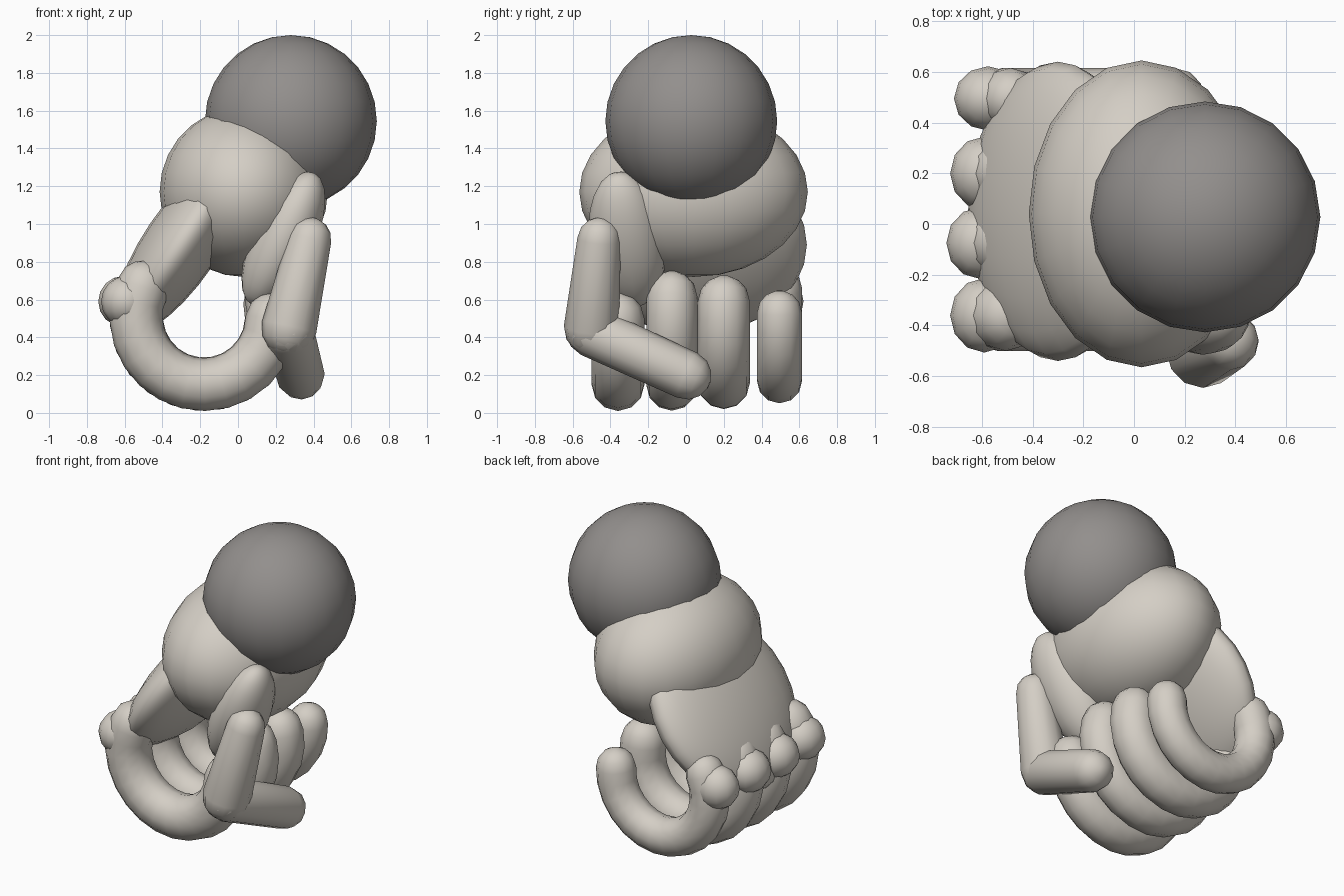
import bpy, bmesh, math
from mathutils import Vector

if "Cube" in bpy.data.objects:
    bpy.data.objects.remove(bpy.data.objects["Cube"])


def material(name, rgb):
    m = bpy.data.materials.new(name)
    m.diffuse_color = (*rgb, 1)
    m.use_nodes = True
    m.node_tree.nodes["Principled BSDF"].inputs["Base Color"].default_value = m.diffuse_color
    return m


SKIN = material("pale_stone", (0.66, 0.62, 0.56))
DARK = material("dark_grey", (0.29, 0.275, 0.265))


def ellipsoid(name, loc, radii, mat=SKIN, rot=(0, 0, 0), seg=20, rings=14):
    bpy.ops.mesh.primitive_uv_sphere_add(segments=seg, ring_count=rings, location=loc, rotation=rot)
    ob = bpy.context.object
    ob.name = name
    ob.scale = radii
    ob.data.materials.append(mat)
    bpy.ops.object.shade_smooth()
    return ob


def round_tube(name, path, radii, side, n=12):
    """Sweep a circle along a path and close both ends with domes."""
    pts = [Vector(p) for p in path]
    tang = [(pts[min(i + 1, len(pts) - 1)] - pts[max(i - 1, 0)]).normalized() for i in range(len(pts))]
    angles = [math.radians(a) for a in (80, 55, 30)]
    rows = [(pts[0] - tang[0] * radii[0] * math.sin(a), tang[0], radii[0] * math.cos(a)) for a in angles]
    rows += list(zip(pts, tang, radii))
    rows += [(pts[-1] + tang[-1] * radii[-1] * math.sin(a), tang[-1], radii[-1] * math.cos(a))
             for a in reversed(angles)]
    bm = bmesh.new()
    loops = []
    for c, t, r in rows:
        u = (Vector(side) - t * t.dot(Vector(side))).normalized()
        v = t.cross(u)
        loops.append([bm.verts.new(c + (u * math.cos(k * math.tau / n) + v * math.sin(k * math.tau / n)) * r)
                      for k in range(n)])
    for a, b in zip(loops, loops[1:]):
        for k in range(n):
            bm.faces.new((a[k], a[(k + 1) % n], b[(k + 1) % n], b[k]))
    bm.faces.new(loops[0][::-1])
    bm.faces.new(loops[-1])
    bmesh.ops.recalc_face_normals(bm, faces=bm.faces)
    for f in bm.faces:
        f.smooth = True
    me = bpy.data.meshes.new(name)
    bm.to_mesh(me)
    bm.free()
    me.materials.append(SKIN)
    ob = bpy.data.objects.new(name, me)
    bpy.context.collection.objects.link(ob)
    return ob


# wrist ball, heel of the palm and back of the hand
ellipsoid("wrist_ball", (0.28, 0.028, 1.545), (0.455,) * 3, DARK)
ellipsoid("palm_heel", (0.03, 0.04, 1.17), (0.445, 0.605, 0.45))
ellipsoid("hand_back", (-0.3, 0.05, 0.89), (0.2, 0.59, 0.56), rot=(0, math.radians(34), 0))

# four curled fingers, each with a knuckle: y, tube radius, curl radius, end angle, knuckle x
fingers = [(-0.36, 0.14, 0.36, -2, -0.59), (-0.075, 0.135, 0.365, 17, -0.605),
           (0.2, 0.138, 0.355, 13, -0.59), (0.495, 0.12, 0.34, 3, -0.575)]
for i, (y, r, curl, end, kx) in enumerate(fingers, 1):
    steps = 14
    path = []
    for s in range(steps + 1):
        a = math.radians(-206 + (end + 206) * s / steps)
        path.append((-0.18 + curl * math.cos(a), y, 0.51 + curl * math.sin(a)))
    round_tube(f"finger_{i}", path, [r] * len(path), (0, 1, 0))
    ellipsoid(f"knuckle_{i}", (kx, y, 0.59), (0.135, r + 0.007, 0.135), seg=12, rings=8)

# thumb: fleshy base, upper joint and bent tip
ellipsoid("thumb_base", (0.24, -0.31, 0.92), (0.165, 0.2, 0.39), rot=(0.14, 0.44, 0), seg=16, rings=12)
round_tube("thumb_upper", [(0.38, -0.46, 0.92), (0.27, -0.5, 0.45)], [0.115, 0.147], (0, 1, 0))
round_tube("thumb_tip", [(0.27, -0.5, 0.43), (0.33, 0.005, 0.2)], [0.135, 0.13], (1, 0, 0))
